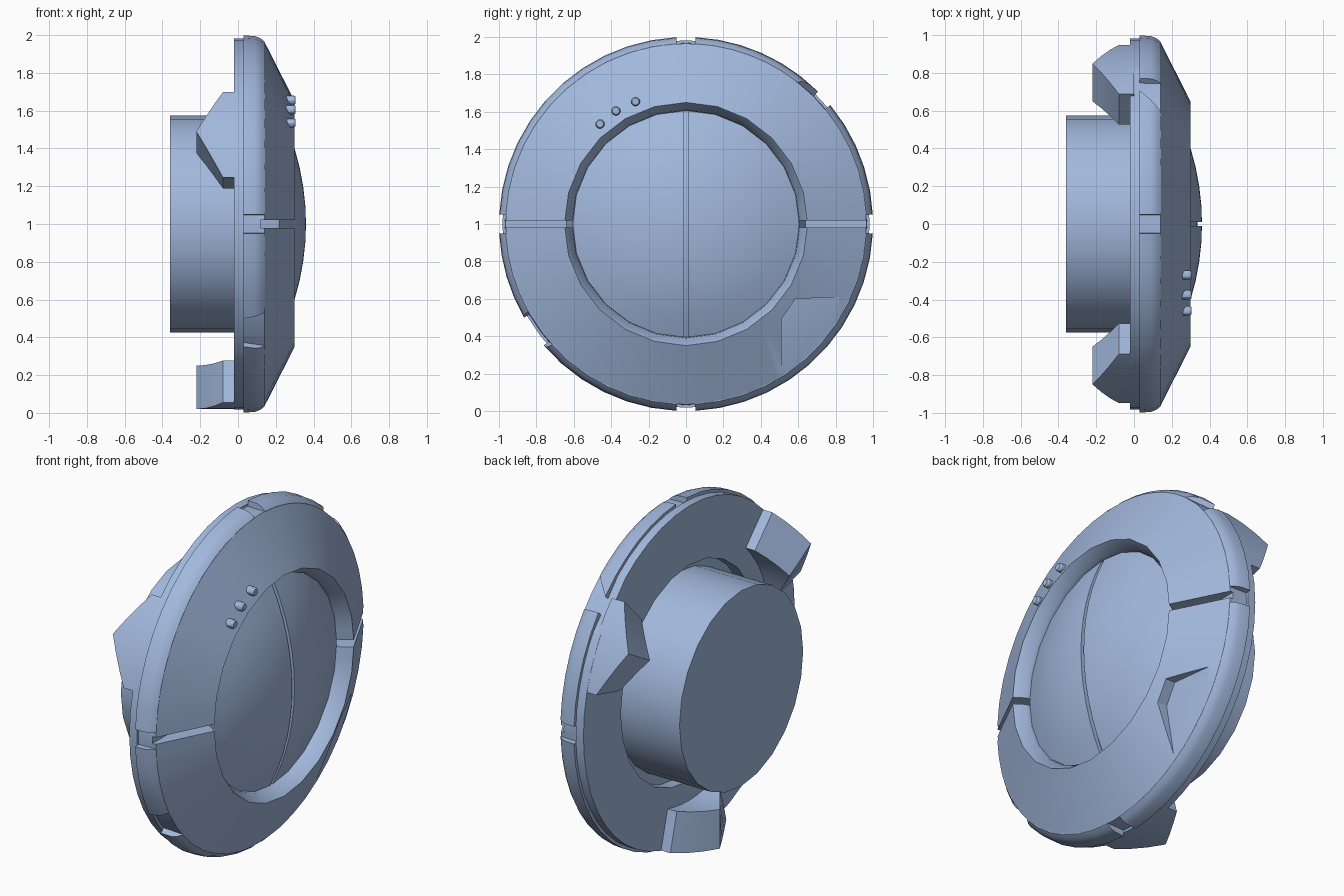
import bpy, bmesh, math
from mathutils import Vector, Matrix

if "Cube" in bpy.data.objects:
    bpy.data.objects.remove(bpy.data.objects["Cube"])

mat = bpy.data.materials.new("pale blue grey")
mat.diffuse_color = (0.36, 0.48, 0.72, 1)
mat.use_nodes = True
mat.node_tree.nodes["Principled BSDF"].inputs["Base Color"].default_value = mat.diffuse_color


def make(name, bm, smooth=True):
    bmesh.ops.recalc_face_normals(bm, faces=bm.faces[:])
    me = bpy.data.meshes.new(name)
    bm.to_mesh(me)
    bm.free()
    ob = bpy.data.objects.new(name, me)
    bpy.context.collection.objects.link(ob)
    me.materials.append(mat)
    if smooth:
        bpy.ops.object.select_all(action='DESELECT')
        ob.select_set(True)
        bpy.context.view_layer.objects.active = ob
        bpy.ops.object.shade_smooth_by_angle(angle=math.radians(30))
    return ob


def point(x, r, a):
    # the disc axis runs along x through z = 1; a is measured from +y
    return Vector((x, r * math.cos(a), 1 + r * math.sin(a)))


def revolve(name, prof, closed, n=48):
    """Turn (x, r) points; rows inside r = 0.7 follow a 24-sided outline."""
    bm = bmesh.new()
    rows = []
    for x, r in prof:
        if r == 0:
            rows.append([bm.verts.new((x, 0, 1))] * n)
            continue
        k = math.cos(math.pi / 24) if r < 0.7 else 1
        rows.append([bm.verts.new(point(x, r * (k if i % 2 else 1), 2 * math.pi * i / n))
                     for i in range(n)])
    pairs = list(zip(rows, rows[1:])) + ([(rows[-1], rows[0])] if closed else [])
    for p, q in pairs:
        for i in range(n):
            j = (i + 1) % n
            loop = list(dict.fromkeys((p[i], p[j], q[j], q[i])))
            bm.faces.new(loop)
    return make(name, bm)


def sections(name, secs):
    """Skin a list of equal closed cross-sections and cap both ends."""
    bm = bmesh.new()
    rows = [[bm.verts.new(p) for p in s] for s in secs]
    m = len(rows[0])
    for p, q in zip(rows, rows[1:]):
        for i in range(m):
            j = (i + 1) % m
            bm.faces.new((p[i], p[j], q[j], q[i]))
    bm.faces.new(rows[0])
    bm.faces.new(rows[-1])
    return bm


def box(lo, hi, turn=0):
    bm = bmesh.new()
    bmesh.ops.create_cube(bm, size=1)
    lo, hi = Vector(lo), Vector(hi)
    for v in bm.verts:
        v.co = (lo + hi) / 2 + Vector(v.co[i] * (hi[i] - lo[i]) for i in range(3))
    bm.transform(Matrix.Translation((0, 0, 1)) @ Matrix.Rotation(turn, 4, 'X'))
    return make("cutter", bm, False)


def cut(ob, cutters):
    for c in cutters:
        m = ob.modifiers.new("cut", 'BOOLEAN')
        m.operation, m.solver, m.object = 'DIFFERENCE', 'EXACT', c
    dg = bpy.context.evaluated_depsgraph_get()
    me = bpy.data.meshes.new_from_object(ob.evaluated_get(dg))
    ob.modifiers.clear()
    ob.data = me
    for c in cutters:
        bpy.data.objects.remove(c)
    bpy.ops.object.select_all(action='DESELECT')
    ob.select_set(True)
    bpy.context.view_layer.objects.active = ob
    bpy.ops.object.shade_smooth_by_angle(angle=math.radians(30))


# main ring body with sloping front
body = revolve("body_disc", [(-0.02, 0.635), (-0.02, 0.982), (0.03, 0.982), (0.03, 0.968),
                             (0.14, 0.965), (0.30, 0.65), (0.24, 0.61), (0.20, 0.605),
                             (0.10, 0.635)], True)

# recessed corner panel: prism with a floor shallower than the slope
outline = [(0.51, -1.0), (0.51, -0.51), (0.585, -0.4), (1.0, -0.385), (1.0, -1.0)]
floor = [Vector((0.14 + 0.25 * (0.965 - 0.7071 * (y - z)), y, z + 1)) for y, z in outline]
top = [Vector((0.5, y, z + 1)) for y, z in outline]
panel = make("cutter", sections("cutter", [floor, top]), False)

cut(body, [box((0.12, 0.55, -0.02), (0.5, 1.2, 0.02)),
           box((0.12, -1.2, -0.02), (0.5, -0.55, 0.02)),
           box((-0.3, 0.966, -0.3), (0.138, 1.2, 0.3), math.radians(43)),
           box((-0.3, 0.966, -0.3), (0.138, 1.2, 0.3), math.radians(215)),
           panel])

# front dome with one upright groove
R = 1.363
arc = [(0.36 - R + math.sqrt(R * R - r * r), r) for r in (0.606, 0.5, 0.4, 0.3, 0.2, 0.1)]
dome = revolve("front_dome", [(0.05, 0), (0.05, 0.64), (0.12, 0.64), (0.19, 0.607)]
               + arc + [(0.36, 0)], False)
groove_in, groove_out = [], []
for i in range(13):
    z = -0.61 + 1.22 * i / 12
    x = 0.36 - R + math.sqrt(R * R - z * z)
    groove_in.append((x - 0.025, z))
secs = [[Vector((x, -0.011, 1 + z)), Vector((x, 0.011, 1 + z)),
         Vector((0.5, 0.011, 1 + z)), Vector((0.5, -0.011, 1 + z))] for x, z in groove_in]
cut(dome, [make("cutter", sections("cutter", secs), False)])

# rear drum
revolve("rear_drum", [(-0.36, 0), (-0.36, 0.575), (0.1, 0.575), (0.1, 0)], False)

# rim segments: angles at the back edge and at the front edge
rim = [(0.03, 0.95), (0.03, 1.0), (0.09, 0.996), (0.12, 0.984), (0.142, 0.965), (0.142, 0.94)]
spans = [(2.9, 39.5, 2.9, 39.5), (45, 87.1, 52, 87.1), (92.9, 177.1, 92.9, 177.1),
         (182.9, 210, 182.9, 209), (220.5, 267.1, 222, 267.1), (272.9, 357.1, 272.9, 357.1)]
for k, (a0, a1, b0, b1) in enumerate(spans):
    n = max(4, round((a1 - a0) / 7.5))
    secs = []
    for i in range(n + 1):
        u = i / n
        sec = []
        for x, r in rim:
            t = (x - 0.03) / 0.112
            s, e = a0 + (b0 - a0) * t, a1 + (b1 - a1) * t
            sec.append(point(x, r, math.radians(s + (e - s) * u)))
        secs.append(sec)
    make(f"rim_segment_{k + 1}", sections("rim", secs))

# three roof-shaped clamps on the back
for k, mid in enumerate((30, 150, 270)):
    secs = []
    for i in range(7):
        d = -15.4 + 30.8 * i / 6
        x = -0.08 - 0.14 * (1 - abs(d) / 15.4)
        a = math.radians(mid + d)
        secs.append([point(0.0, 0.75, a), point(0.0, 0.98, a), point(x, 0.98, a), point(x, 0.75, a)])
    make(f"rear_clamp_{k + 1}", sections("clamp", secs))

# three small pegs on the slope
for k, (y, z) in enumerate(((-0.46, 1.535), (-0.375, 1.605), (-0.27, 1.655))):
    bm = bmesh.new()
    secs = [[Vector((x, y + r * math.cos(i * math.pi / 6), z + r * math.sin(i * math.pi / 6)))
             for i in range(12)] for x, r in ((0.22, 0.025), (0.295, 0.025), (0.305, 0.019))]
    bm.free()
    make(f"peg_{k + 1}", sections("peg", secs))
